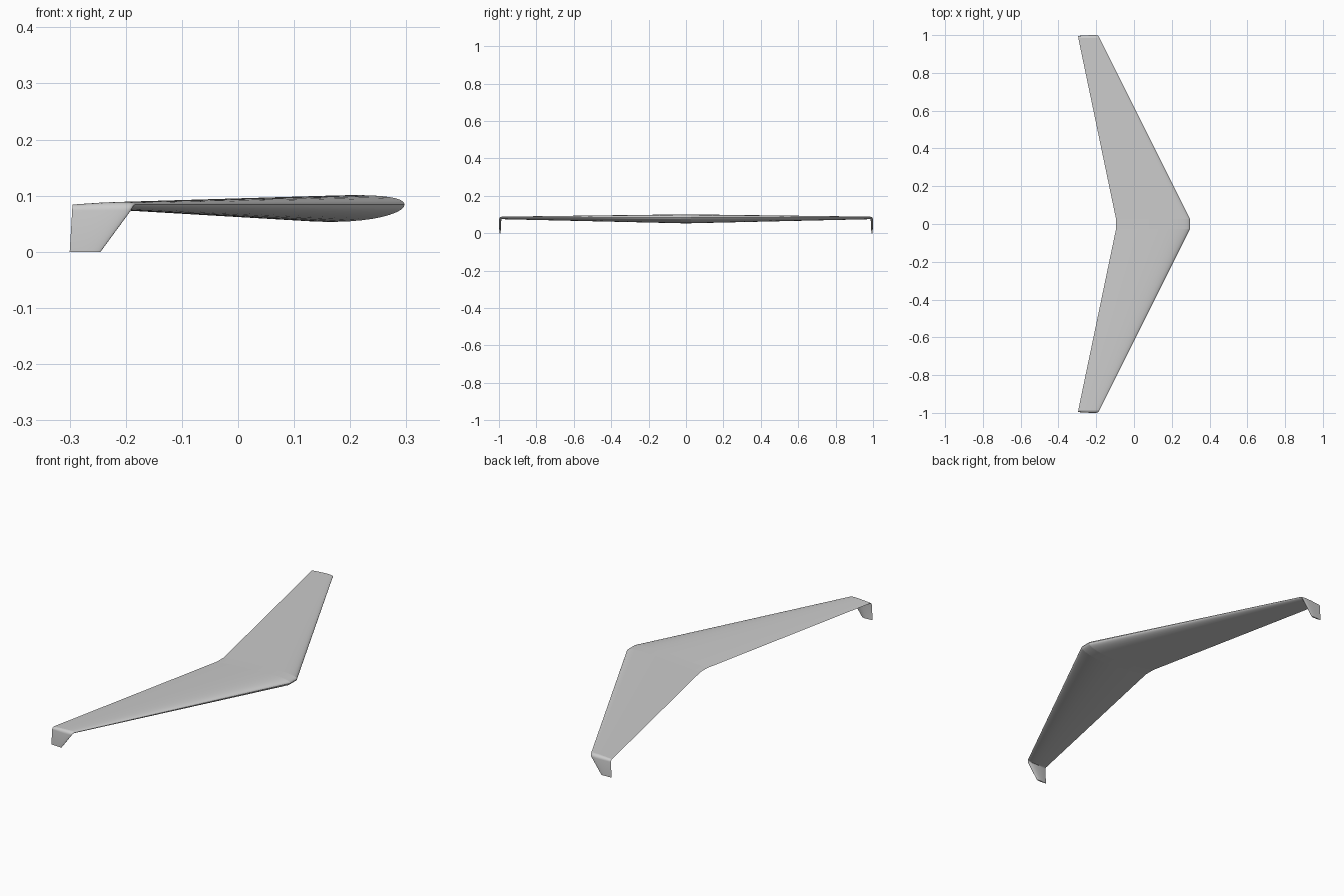
import bpy
import bmesh
from math import cos, sin, pi, sqrt, radians

if "Cube" in bpy.data.objects:
    bpy.data.objects.remove(bpy.data.objects["Cube"], do_unlink=True)

grey = bpy.data.materials.new("light grey")
grey.use_nodes = True
colour = (0.6, 0.6, 0.6, 1)
grey.diffuse_color = colour
grey.node_tree.nodes["Principled BSDF"].inputs["Base Color"].default_value = colour

STEPS = 24
THICK, CAMBER, PEAK = 0.12, -0.019, 0.4


def surface(t, side):
    """Height of the unit aerofoil at chord fraction t, side +1 top or -1 bottom."""
    half = 5 * THICK * (0.2969 * sqrt(t) - 0.126 * t - 0.3516 * t**2
                        + 0.2843 * t**3 - 0.1036 * t**4)
    span = PEAK if t < PEAK else 1 - PEAK
    camber = CAMBER * (1 - ((t - PEAK) / span) ** 2)
    return camber + side * half


# Closed unit profile: trailing edge, over the top to the nose, back underneath
stations = [(1 - cos(pi * i / STEPS)) / 2 for i in range(STEPS + 1)]
profile = [(t, surface(t, 1)) for t in reversed(stations)]
profile += [(t, surface(t, -1)) for t in stations[1:-1]]


def section(nose, tail, y, z, angle=0):
    """Aerofoil from nose x to tail x, rolled outwards by angle."""
    chord = nose - tail
    return [(nose - t * chord, y + h * chord * sin(angle), z + h * chord * cos(angle))
            for t, h in profile]


def loft(name, sections, side=1):
    bm = bmesh.new()
    rings = [[bm.verts.new((x, side * y, z)) for x, y, z in s] for s in sections]
    count = len(profile)
    for a, b in zip(rings, rings[1:]):
        for i in range(count):
            j = (i + 1) % count
            bm.faces.new((a[i], a[j], b[j], b[i]))
    bm.faces.new(rings[0])
    bm.faces.new(rings[-1])
    bmesh.ops.recalc_face_normals(bm, faces=bm.faces)
    mesh = bpy.data.meshes.new(name)
    bm.to_mesh(mesh)
    bm.free()
    mesh.materials.append(grey)
    obj = bpy.data.objects.new(name, mesh)
    bpy.context.collection.objects.link(obj)
    bpy.ops.object.select_all(action="DESELECT")
    obj.select_set(True)
    bpy.context.view_layer.objects.active = obj
    bpy.ops.object.shade_smooth_by_angle(angle=radians(35))


MID = 0.084
ROOT_Y, TIP_Y = 0.026, 0.985
root = (0.297, -0.095)
tip = (-0.183, -0.295)

# Straight strip joining the two wings
loft("center_section", [section(*root, -ROOT_Y, MID), section(*root, ROOT_Y, MID)])

# Rounded bend at the wing end, then the drooping winglet
RADIUS = 0.0105
bend = []
for k in range(5):
    a = k * pi / 8
    f = k / 4
    bend.append(section(tip[0] - 0.008 * f, tip[1] - 0.0005 * f,
                        TIP_Y + RADIUS * sin(a), MID - RADIUS + RADIUS * cos(a), a))
bend.append(section(-0.245, -0.3, TIP_Y + RADIUS, 0, pi / 2))

for label, side in (("left", 1), ("right", -1)):
    loft(label + "_wing", [section(*root, ROOT_Y, MID), section(*tip, TIP_Y, MID)], side)
    loft(label + "_winglet", bend, side)
